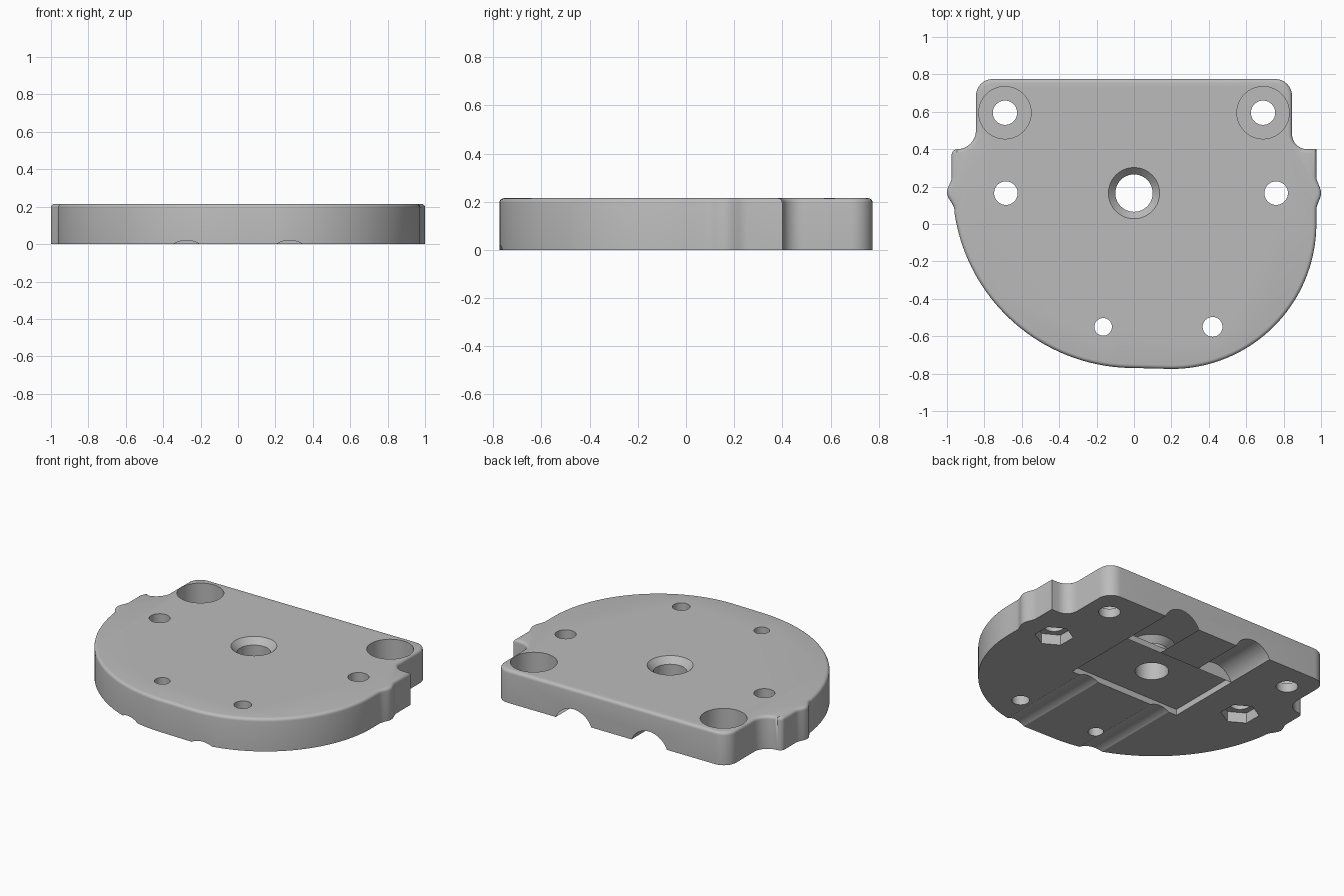
import bpy, bmesh
from math import sin, cos, pi, radians
from mathutils import Matrix

cube = bpy.data.objects.get("Cube")
if cube:
    bpy.data.objects.remove(cube)

HEIGHT = 0.215
MID_Y = 0.165

grey = bpy.data.materials.new("plain grey")
grey.use_nodes = True
COLOUR = (0.5, 0.5, 0.5, 1)
grey.diffuse_color = COLOUR
grey.node_tree.nodes["Principled BSDF"].inputs["Base Color"].default_value = COLOUR


def arc(cx, cy, r, start, end, steps):
    """Points along a circular arc, angles in degrees."""
    angles = [radians(start + (end - start) * i / steps) for i in range(steps + 1)]
    return [(cx + r * cos(a), cy + r * sin(a)) for a in angles]


def ear(side, base_top, base_low):
    """Soft bump beside a side hole, from top to bottom."""
    points = []
    for i in range(13):
        t = i / 12
        base = base_top + (base_low - base_top) * t
        bump = 0.5 - 0.5 * cos(2 * pi * t)
        x = base + (1.0 - (base_top + base_low) / 2) * bump
        points.append((side * x, MID_Y + 0.09 - 0.18 * t))
    return points


def add_object(name, bm):
    bmesh.ops.recalc_face_normals(bm, faces=bm.faces)
    mesh = bpy.data.meshes.new(name)
    bm.to_mesh(mesh)
    bm.free()
    obj = bpy.data.objects.new(name, mesh)
    bpy.context.collection.objects.link(obj)
    mesh.materials.append(grey)
    return obj


# Outline, clockwise from the back left corner of the profile
outline = arc(-0.755, 0.685, 0.09, 180, 90, 8)
outline += arc(0.755, 0.685, 0.09, 90, 0, 8)
outline += arc(0.925, 0.48, 0.08, 180, 270, 8)
outline += [(0.975, 0.40)]
outline += ear(1, 0.975, 0.975)
outline += arc(0.2, 0.0, 0.775, 0, -90, 36)
outline += arc(0.0, 0.2, 0.97, -90, -172, 36)
outline += ear(-1, 0.975, 0.96)[::-1]
outline += arc(-0.945, 0.37, 0.03, 180, 90, 4)
outline += arc(-0.945, 0.50, 0.10, -90, 0, 8)

# Plate with rounded top rim
bm = bmesh.new()
base = bm.faces.new([bm.verts.new((x, y, 0)) for x, y in outline])
result = bmesh.ops.extrude_face_region(bm, geom=[base], use_keep_orig=True)
top_verts = [v for v in result["geom"] if isinstance(v, bmesh.types.BMVert)]
bmesh.ops.translate(bm, verts=top_verts, vec=(0, 0, HEIGHT))
rim = [e for e in bm.edges if all(v.co.z > HEIGHT / 2 for v in e.verts)]
bmesh.ops.bevel(bm, geom=rim, offset=0.02, segments=4, profile=0.5, affect='EDGES')
plate = add_object("base_plate", bm)


def cut(bm):
    """Subtract the given shape from the plate."""
    cutter = add_object("cutter", bm)
    cutter.hide_render = True
    mod = plate.modifiers.new("cut", 'BOOLEAN')
    mod.operation = 'DIFFERENCE'
    mod.solver = 'EXACT'
    mod.object = cutter
    bpy.context.view_layer.objects.active = plate
    bpy.ops.object.modifier_apply(modifier=mod.name)
    bpy.data.objects.remove(cutter)


def bore(x, y, r, low=-0.1, high=0.4, r_high=None, sides=40, turn=0):
    bm = bmesh.new()
    place = Matrix.Translation((x, y, (low + high) / 2)) @ Matrix.Rotation(turn, 4, 'Z')
    bmesh.ops.create_cone(bm, cap_ends=True, segments=sides, radius1=r,
                          radius2=r if r_high is None else r_high,
                          depth=high - low, matrix=place)
    cut(bm)


def groove(x, z, r, y0, y1):
    bm = bmesh.new()
    place = Matrix.Translation((x, (y0 + y1) / 2, z)) @ Matrix.Rotation(pi / 2, 4, 'X')
    bmesh.ops.create_cone(bm, cap_ends=True, segments=64, radius1=r, radius2=r,
                          depth=y1 - y0, matrix=place)
    cut(bm)


# Shallow rectangular recess underneath
bm = bmesh.new()
bmesh.ops.create_cube(bm, size=1, matrix=Matrix.Translation((0, MID_Y, 0))
                      @ Matrix.Diagonal((0.81, 0.51, 0.08, 1)))
cut(bm)

# Grooves underneath, deep at the back and shallow at the front
for x in (-0.275, 0.275):
    groove(x, -0.055, 0.14, 0.42, 0.9)
    groove(x, -0.11, 0.13, -0.9, -0.08)

# Counterbored holes in the back corners
for x in (-0.69, 0.69):
    bore(x, 0.595, 0.065)
    bore(x, 0.595, 0.14, low=0.06)

# Side holes with hexagonal nut pockets underneath
for x in (-0.685, 0.76):
    bore(x, MID_Y, 0.063)
    bore(x, MID_Y, 0.115, high=0.068, sides=6)

# Front holes
bore(-0.165, -0.55, 0.047)
bore(0.42, -0.55, 0.053)

# Countersunk centre hole
bore(0, MID_Y, 0.10)
bore(0, MID_Y, 0.10, low=HEIGHT - 0.04, high=HEIGHT + 0.04, r_high=0.174)

# Smooth curved walls, keep crisp edges
bpy.ops.object.select_all(action='DESELECT')
plate.select_set(True)
bpy.context.view_layer.objects.active = plate
bpy.ops.object.shade_smooth_by_angle(angle=radians(30))
